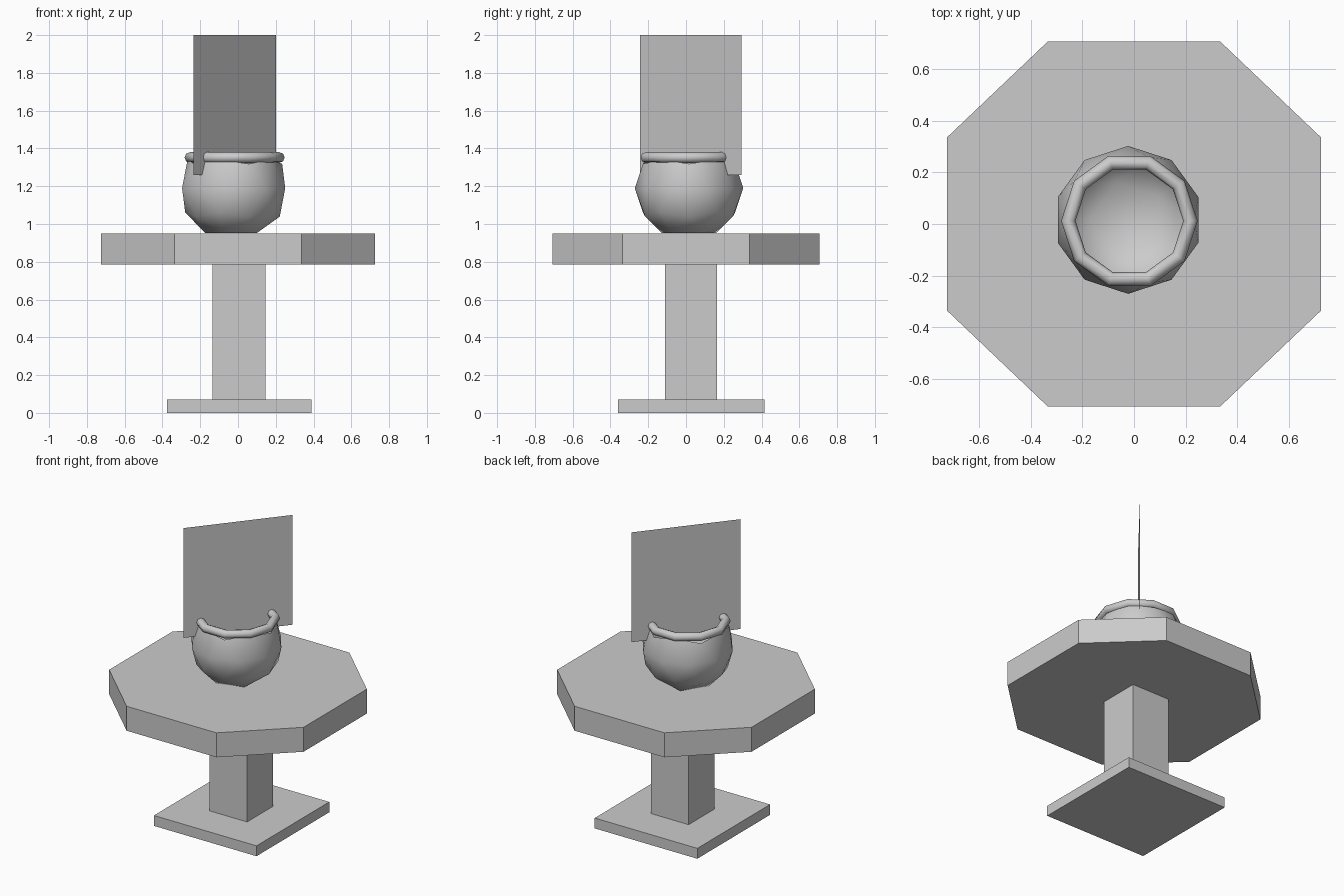
import bpy, bmesh
from mathutils import Vector

cube = bpy.data.objects.get("Cube")
if cube:
    bpy.data.objects.remove(cube, do_unlink=True)

grey = bpy.data.materials.new("plain_grey")
grey.use_nodes = True
colour = (0.6, 0.6, 0.6, 1)
grey.diffuse_color = colour
grey.node_tree.nodes["Principled BSDF"].inputs["Base Color"].default_value = colour


def add_object(name, bm, smooth=False):
    mesh = bpy.data.meshes.new(name)
    for face in bm.faces:
        face.smooth = smooth
    bm.to_mesh(mesh)
    bm.free()
    mesh.materials.append(grey)
    obj = bpy.data.objects.new(name, mesh)
    bpy.context.collection.objects.link(obj)
    return obj


def prism(name, outline, bottom, top):
    """Extrude a flat outline straight up."""
    bm = bmesh.new()
    face = bm.faces.new([bm.verts.new((x, y, bottom)) for x, y in outline])
    extruded = bmesh.ops.extrude_face_region(bm, geom=[face], use_keep_orig=True)
    raised = [v for v in extruded["geom"] if isinstance(v, bmesh.types.BMVert)]
    bmesh.ops.translate(bm, verts=raised, vec=(0, 0, top - bottom))
    bmesh.ops.recalc_face_normals(bm, faces=bm.faces)
    return add_object(name, bm)


def rectangle(x0, x1, y0, y1):
    return [(x0, y0), (x1, y0), (x1, y1), (x0, y1)]


# Table: square foot, square column, octagonal top
prism("table_foot", rectangle(-0.375, 0.39, -0.36, 0.415), 0, 0.07)
prism("table_column", rectangle(-0.135, 0.145, -0.11, 0.165), 0.07, 0.785)
wide, deep, cut_x, cut_y = 0.725, 0.708, 0.335, 0.337
quarter = [(wide, cut_y), (cut_x, deep)]
half = quarter + [(-x, y) for x, y in reversed(quarter)]
prism("table_top", half + [(-x, -y) for x, y in half], 0.785, 0.95)

# Pot body: faceted ball, open at the top and flat at the bottom
centre = Vector((-0.023, 0.016, 1.19))
radius = 0.287
bm = bmesh.new()
bmesh.ops.create_icosphere(bm, subdivisions=2, radius=radius)
ends = [v for v in bm.verts if v.co.z > 0.7 * radius or v.co.z < -0.95 * radius]
bmesh.ops.delete(bm, geom=ends, context='VERTS')
base = [v for v in bm.verts if v.co.z < -0.7 * radius]
for v in base:
    v.co.z = 0.952 - centre.z
base_edges = [e for e in bm.edges if all(v in base for v in e.verts)]
bmesh.ops.contextual_create(bm, geom=base_edges)
pot = add_object("pot_body", bm, smooth=True)
pot.location = centre

# Pot rim: ten-sided rounded ring
bpy.ops.mesh.primitive_torus_add(
    major_segments=10, minor_segments=8, major_radius=0.237, minor_radius=0.028,
    location=(-0.018, 0.012, 1.352))
rim = bpy.context.object
rim.name = "pot_rim"
rim.data.materials.append(grey)
for face in rim.data.polygons:
    face.use_smooth = True

# Upright sheet standing diagonally in the pot
bm = bmesh.new()
near, far = (-0.235, -0.243), (0.2, 0.294)
low, high = 1.26, 2.0
bm.faces.new([bm.verts.new((*p, z)) for p, z in
              ((near, low), (far, low), (far, high), (near, high))])
add_object("upright_sheet", bm)
